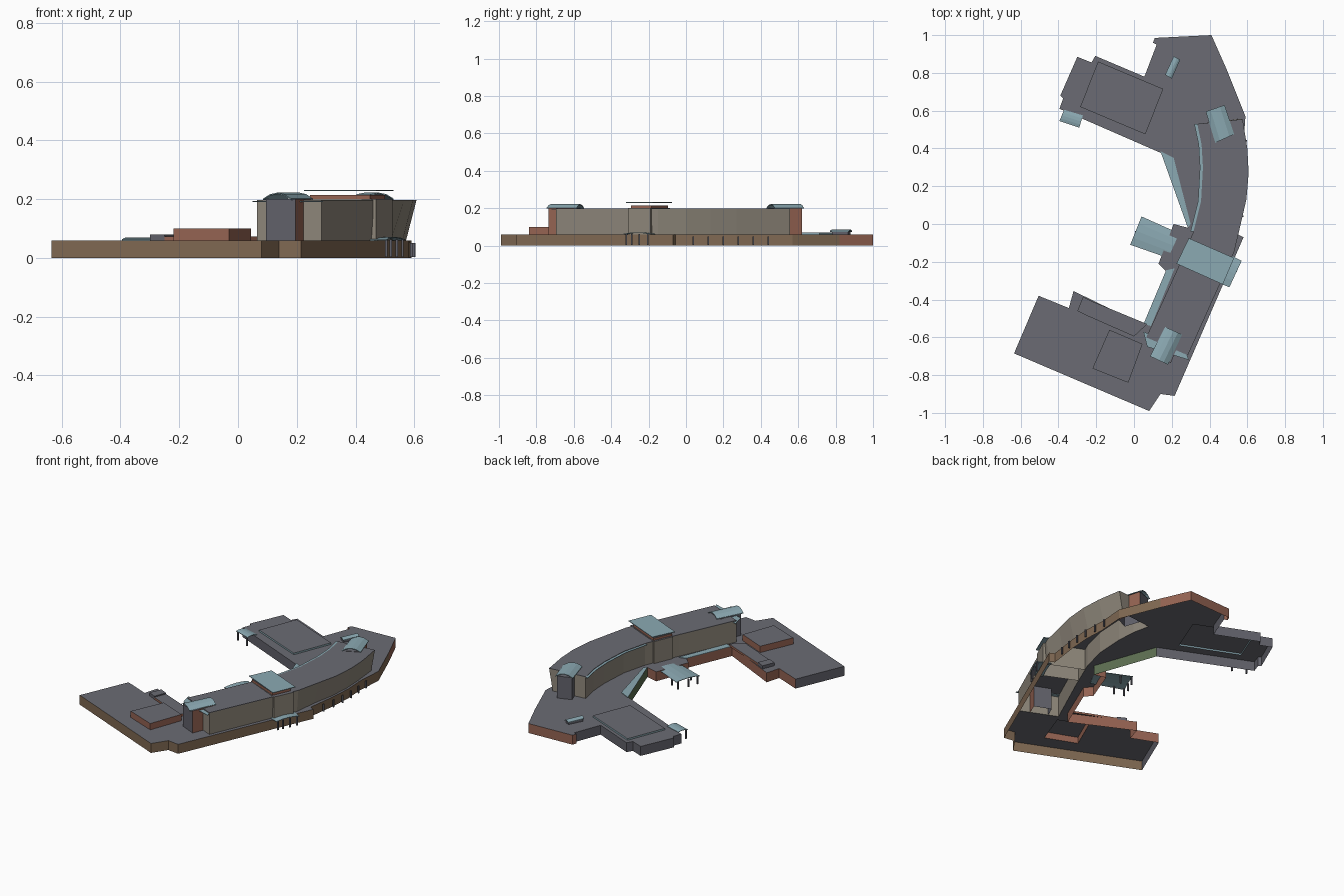
import bpy, bmesh
from mathutils import Vector, geometry

if "Cube" in bpy.data.objects:
    bpy.data.objects.remove(bpy.data.objects["Cube"])


def material(name, r, g, b):
    m = bpy.data.materials.new(name)
    m.diffuse_color = (r, g, b, 1)
    m.use_nodes = True
    m.node_tree.nodes["Principled BSDF"].inputs["Base Color"].default_value = m.diffuse_color
    return m


ROOF = material("roof grey", 0.145, 0.148, 0.172)
TAN = material("tan stone", 0.27, 0.24, 0.195)
BROWN = material("brown cladding", 0.215, 0.14, 0.085)
BRICK = material("red brick", 0.30, 0.125, 0.085)
GLASS = material("pale blue glass", 0.26, 0.40, 0.45)
SLATE = material("slate wall", 0.12, 0.12, 0.145)
GREEN = material("green wall", 0.11, 0.16, 0.085)


def area(p):
    return sum(a[0] * b[1] - b[0] * a[1] for a, b in zip(p, p[1:] + p[:1]))


def inside(pt, poly):
    hit = False
    for a, b in zip(poly, poly[1:] + poly[:1]):
        if (a[1] > pt[1]) != (b[1] > pt[1]):
            if pt[0] < a[0] + (pt[1] - a[1]) * (b[0] - a[0]) / (b[1] - a[1]):
                hit = not hit
    return hit


def make(name, verts, faces, mats, idx):
    me = bpy.data.meshes.new(name)
    me.from_pydata(verts, [], faces)
    for m in mats:
        me.materials.append(m)
    for p, i in zip(me.polygons, idx):
        p.material_index = i
    ob = bpy.data.objects.new(name, me)
    bpy.context.collection.objects.link(ob)
    return ob


def prism(name, poly, z0, z1, wall, roof=ROOF, top=None, rule=None, holes=(), bottom=False):
    """Walls around an outline plus a flat roof, which may have openings."""
    top = top or poly
    if area(poly) < 0:
        poly, top = poly[::-1], top[::-1]
    n = len(poly)
    verts = [(x, y, z0) for x, y in poly] + [(x, y, z1) for x, y in top]
    mats, faces, idx = [wall, roof], [], []
    for i in range(n):
        j = (i + 1) % n
        m = wall
        if rule:
            a, b = poly[i], poly[j]
            m = rule((a[0] + b[0]) / 2, (a[1] + b[1]) / 2, b[1] - a[1], a[0] - b[0])
        if m not in mats:
            mats.append(m)
        faces.append((i, j, n + j, n + i))
        idx.append(mats.index(m))
    pts, edges = [], []
    for loop in [top] + list(holes):
        s = len(pts)
        pts += [Vector(p) for p in loop]
        edges += [(s + k, s + (k + 1) % len(loop)) for k in range(len(loop))]
    out = geometry.delaunay_2d_cdt(pts, edges, [], 0, 1e-6)
    s = len(verts)
    verts += [(v.x, v.y, z1) for v in out[0]]
    for f in out[2]:
        c = sum((out[0][k] for k in f), Vector((0, 0))) / len(f)
        if inside(c, top) and not any(inside(c, h) for h in holes):
            f = list(f)
            if area([out[0][k] for k in f]) < 0:
                f.reverse()
            faces.append([s + k for k in f])
            idx.append(1)
    if bottom:
        faces.append(list(range(n))[::-1])
        idx.append(1)
    ob = make(name, verts, faces, mats, idx)
    bm = bmesh.new()
    bm.from_mesh(ob.data)
    bmesh.ops.remove_doubles(bm, verts=bm.verts, dist=1e-5)
    bm.to_mesh(ob.data)
    bm.free()


def canopy(name, a, b, c, d, z, rise, thick=0.004, seg=4, mat=GLASS):
    """Arched roof sheet; the arch runs from side a-d to side b-c."""
    a, b, c, d = (Vector(p) for p in (a, b, c, d))
    verts, faces, n = [], [], seg + 1
    for dz in (thick, 0):
        for p, q in ((a, b), (d, c)):
            for i in range(n):
                t = i / seg
                v = p.lerp(q, t)
                verts.append((v.x, v.y, z + dz + rise * (1 - (2 * t - 1) ** 2)))
    for i in range(seg):
        faces += [(i, i + 1, n + i + 1, n + i),
                  (2 * n + i, 3 * n + i, 3 * n + i + 1, 2 * n + i + 1),
                  (i, 2 * n + i, 2 * n + i + 1, i + 1),
                  (n + i, n + i + 1, 3 * n + i + 1, 3 * n + i)]
    faces += [(0, n, 3 * n, 2 * n), (seg, 2 * n + seg, 3 * n + seg, n + seg)]
    ob = make(name, verts, faces, [mat], [0] * len(faces))
    bm = bmesh.new()
    bm.from_mesh(ob.data)
    bmesh.ops.recalc_face_normals(bm, faces=bm.faces)
    bm.to_mesh(ob.data)
    bm.free()


def posts(name, points, z1, r=0.004):
    for x, y in points:
        prism(name, [(x - r, y - r), (x + r, y - r), (x + r, y + r), (x - r, y + r)],
              0.004, z1, SLATE, SLATE, bottom=True)


# Outlines
outer = [(0.285, -0.695), (0.52, -0.15), (0.535, 0.0), (0.56, 0.13), (0.572, 0.27),
         (0.565, 0.4), (0.55, 0.555)]
lean = [0, 0.01, 0.03, 0.035, 0.035, 0.035, 0.025]
inner = [(0.335, 0.53), (0.358, 0.42), (0.365, 0.3), (0.355, 0.12), (0.315, -0.04),
         (0.225, -0.25), (0.065, -0.6)]
tower = outer + inner
tower_top = [(x + d, y) for (x, y), d in zip(outer, lean)] + inner
south_block = [(-0.13, -0.56), (0.045, -0.635), (-0.03, -0.84), (-0.22, -0.765)]
north_block = [(-0.19, 0.86), (0.155, 0.715), (0.06, 0.475), (-0.285, 0.62)]
podium = [(0.08, -0.99), (0.14, -0.9), (0.215, -0.91), (0.58, -0.07), (0.55, -0.055),
          (0.575, 0.13), (0.585, 0.27), (0.578, 0.4), (0.59, 0.57), (0.49, 0.82),
          (0.41, 1.0), (0.11, 0.985), (0.1, 0.96), (0.12, 0.95), (0.055, 0.78),
          (-0.205, 0.89), (-0.225, 0.855), (-0.30, 0.885), (-0.39, 0.68),
          (-0.375, 0.665), (-0.395, 0.61), (-0.245, 0.545), (0.145, 0.375),
          (0.285, -0.02), (0.21, 0.0), (0.13, -0.21), (0.17, -0.25), (0.05, -0.535),
          (-0.32, -0.355), (-0.345, -0.445), (-0.505, -0.38), (-0.635, -0.685)]


def podium_rule(x, y, nx, ny):
    if y > 0.9:
        return BRICK
    if x < 0.1 and y > 0.4 or x < -0.5 and y > -0.6:
        return SLATE
    if 0.1 < x < 0.25 and 0.1 < y < 0.3:
        return GREEN
    if x < 0.3 and -0.6 < y < 0.1:
        return BRICK
    return BROWN


# Podium, tower and tower roof
prism("podium", podium, 0, 0.06, BROWN, rule=podium_rule,
      holes=[tower, south_block, north_block])
prism("curved_tower", tower, 0.06, 0.195, TAN, top=tower_top)
prism("tower_roof_edge", tower_top, 0.195, 0.198, ROOF)

# Raised blocks on the wings
prism("south_wing_block", south_block, 0.06, 0.10, BRICK)
prism("south_wing_long_box", [(-0.22, -0.41), (0.07, -0.53), (0.0, -0.595), (-0.25, -0.485)],
      0.06, 0.073, BRICK)
prism("south_wing_small_box", [(-0.27, -0.385), (-0.22, -0.41), (-0.25, -0.485), (-0.3, -0.46)],
      0.06, 0.08, SLATE)
prism("north_wing_clerestory", north_block, 0.06, 0.07, GLASS)


# Stair blocks at the tower ends, brick sides and slate end walls
def end_rule(x, y, nx, ny):
    return BRICK if nx > abs(ny) else SLATE


prism("south_stair", [(0.095, -0.69), (0.195, -0.735), (0.25, -0.6), (0.15, -0.56)],
      0.06, 0.2, SLATE, rule=end_rule)
prism("north_stair", [(0.39, 0.59), (0.475, 0.62), (0.52, 0.48), (0.44, 0.44)],
      0.06, 0.2, SLATE, rule=end_rule)
canopy("south_stair_roof", (0.085, -0.70), (0.18, -0.745), (0.255, -0.585), (0.165, -0.545),
       0.198, 0.02)
canopy("north_stair_roof", (0.38, 0.595), (0.48, 0.63), (0.53, 0.475), (0.43, 0.43),
       0.198, 0.02)
canopy("south_sunshade", (0.05, -0.57), (0.07, -0.65), (0.29, -0.72), (0.27, -0.66),
       0.19, 0, 0.003, 1)

# Central core with its flat glass roof
prism("central_core", [(0.235, -0.205), (0.285, -0.085), (0.525, -0.19), (0.47, -0.31)],
      0.06, 0.2, TAN)
prism("core_penthouse", [(0.245, -0.21), (0.295, -0.095), (0.50, -0.185), (0.45, -0.295)],
      0.2, 0.215, BRICK)
canopy("core_roof", (0.225, -0.21), (0.29, -0.075), (0.53, -0.18), (0.47, -0.32),
       0.228, 0, 0.004, 1)

# Entrance canopies and their posts
canopy("west_canopy", (-0.02, -0.11), (0.04, 0.04), (0.24, -0.05), (0.18, -0.18), 0.052, 0.008, 0.003)
posts("west_post", [(-0.01, -0.1), (0.01, -0.04), (0.04, 0.025), (0.05, -0.12), (0.1, 0.0)], 0.053)
canopy("east_canopy", (0.43, -0.305), (0.49, -0.155), (0.57, -0.195), (0.505, -0.335),
       0.06, 0.008, 0.003)
posts("east_post", [(0.505, -0.32), (0.52, -0.29), (0.54, -0.25), (0.56, -0.205)], 0.062)
posts("arcade_post", [(0.575, 0.04), (0.589, 0.12), (0.597, 0.2), (0.6, 0.28),
                      (0.597, 0.36), (0.594, 0.44)], 0.05)
canopy("north_wing_canopy", (-0.395, 0.545), (-0.37, 0.605), (-0.27, 0.575), (-0.29, 0.51),
       0.06, 0.006, 0.003)
posts("north_wing_post", [(-0.385, 0.55), (-0.3, 0.52)], 0.06)

# Glass lean-tos on the inner side
canopy("south_lean_to", (0.05, -0.53), (0.17, -0.245), (0.215, -0.235), (0.09, -0.54),
       0.061, 0, 0.003, 1)
canopy("north_lean_to", (0.14, 0.385), (0.285, -0.02), (0.30, 0.0), (0.21, 0.35),
       0.061, 0, 0.003, 1)
for p, q in zip(inner[:4], inner[1:5]):
    canopy("inner_eaves_glass", (p[0] - 0.016, p[1]), (q[0] - 0.016, q[1]), q, p,
           0.192, 0, 0.003, 1)

# Rooftop skylight on the north wing
canopy("north_skylight", (0.165, 0.79), (0.2, 0.77), (0.245, 0.87), (0.21, 0.888), 0.074, 0.008)
prism("skylight_base", [(0.17, 0.795), (0.2, 0.78), (0.24, 0.866), (0.212, 0.88)],
      0.06, 0.076, SLATE)
